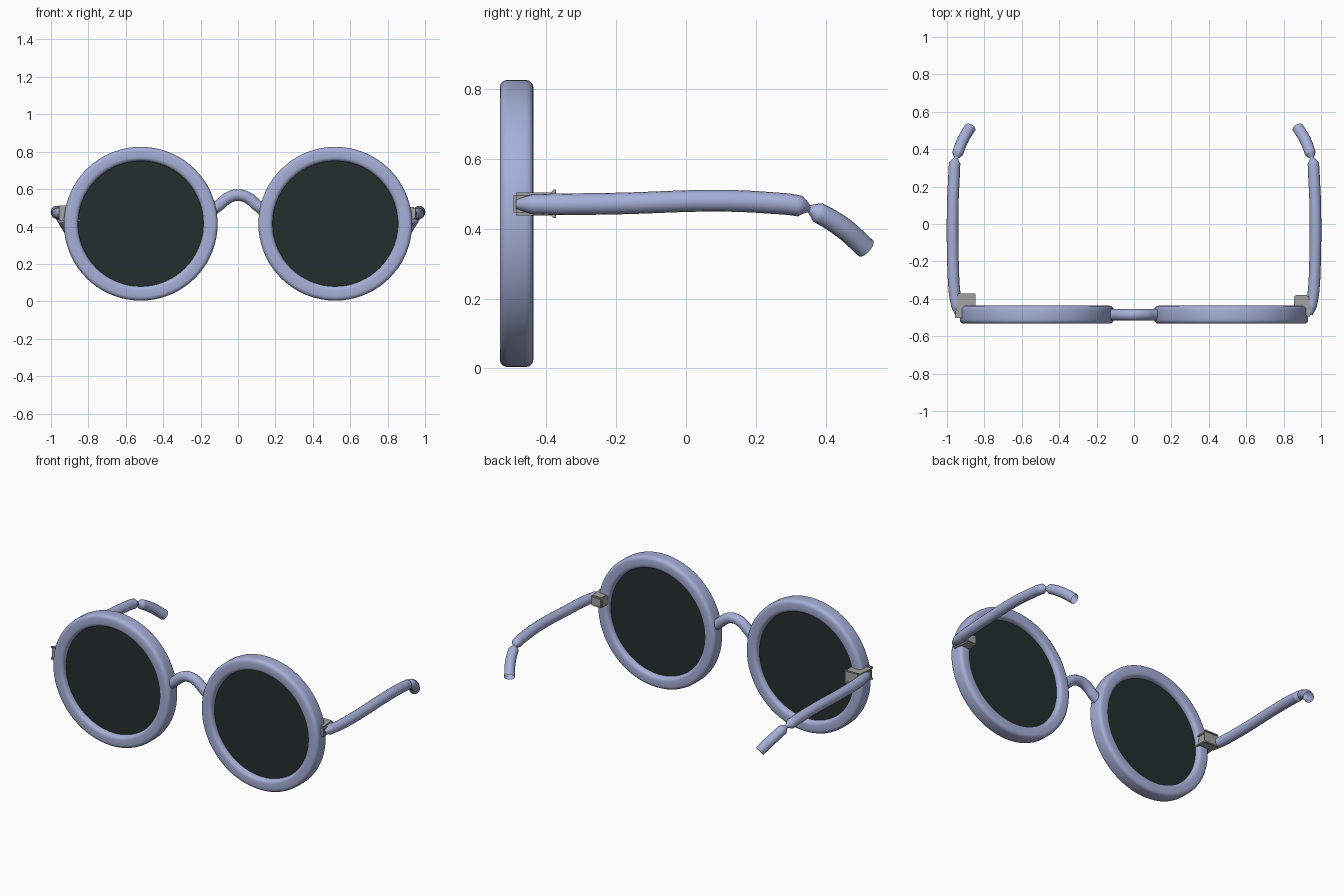
import bpy, bmesh, math
from mathutils import Vector

cube = bpy.data.objects.get("Cube")
if cube:
    bpy.data.objects.remove(cube, do_unlink=True)


def material(name, color):
    m = bpy.data.materials.new(name)
    m.use_nodes = True
    m.diffuse_color = (*color, 1)
    m.node_tree.nodes["Principled BSDF"].inputs["Base Color"].default_value = (*color, 1)
    return m


FRAME = material("periwinkle frame", (0.38, 0.43, 0.68))
LENS = material("dark lens", (0.017, 0.028, 0.027))
METAL = material("grey metal", (0.36, 0.36, 0.35))

LENS_X, LENS_Y, LENS_Z = 0.52, -0.485, 0.415


def finish(name, bm, mat, angle=50):
    bmesh.ops.recalc_face_normals(bm, faces=bm.faces[:])
    mesh = bpy.data.meshes.new(name)
    bm.to_mesh(mesh)
    bm.free()
    mesh.materials.append(mat)
    ob = bpy.data.objects.new(name, mesh)
    bpy.context.collection.objects.link(ob)
    smooth(ob, angle)
    return ob


def smooth(ob, angle):
    bpy.ops.object.select_all(action='DESELECT')
    ob.select_set(True)
    bpy.context.view_layer.objects.active = ob
    bpy.ops.object.shade_smooth_by_angle(angle=math.radians(angle))


def tube(name, points, radius, mat):
    """Open round tube through (x, y, z, radius factor) points."""
    cu = bpy.data.curves.new(name, 'CURVE')
    cu.dimensions = '3D'
    cu.bevel_depth = radius
    cu.bevel_resolution = 6
    cu.resolution_u = 8
    cu.use_fill_caps = False
    sp = cu.splines.new('BEZIER')
    sp.bezier_points.add(len(points) - 1)
    for bp, (x, y, z, r) in zip(sp.bezier_points, points):
        bp.co = (x, y, z)
        bp.radius = r
        bp.handle_left_type = bp.handle_right_type = 'AUTO'
    cu.materials.append(mat)
    ob = bpy.data.objects.new(name, cu)
    bpy.context.collection.objects.link(ob)
    bpy.ops.object.select_all(action='DESELECT')
    ob.select_set(True)
    bpy.context.view_layer.objects.active = ob
    bpy.ops.object.convert(target='MESH')
    ob = bpy.context.object
    ob.name = name
    smooth(ob, 60)


def rim(name, side):
    """Rounded rectangular section swept around the lens."""
    mid_r, half_w, half_d, corner = 0.373, 0.038, 0.048, 0.022
    section = []
    for q, (sx, sy) in enumerate([(1, 1), (-1, 1), (-1, -1), (1, -1)]):
        for k in range(5):
            a = math.pi / 2 * (q + k / 4)
            section.append((mid_r + sx * (half_w - corner) + corner * math.cos(a),
                            sy * (half_d - corner) + corner * math.sin(a)))
    steps = 72
    bm = bmesh.new()
    rings = []
    for i in range(steps):
        t = 2 * math.pi * i / steps
        rings.append([bm.verts.new((side * LENS_X + r * math.cos(t), LENS_Y + d,
                                    LENS_Z + r * math.sin(t))) for r, d in section])
    n = len(section)
    for i in range(steps):
        a, b = rings[i], rings[(i + 1) % steps]
        for j in range(n):
            bm.faces.new((a[j], a[(j + 1) % n], b[(j + 1) % n], b[j]))
    finish(name, bm, FRAME)


def lens(name, side):
    bm = bmesh.new()
    bmesh.ops.create_cone(bm, cap_ends=True, segments=72, radius1=0.345, radius2=0.345, depth=0.03)
    for v in bm.verts:
        x, y, z = v.co
        v.co = (side * LENS_X + x, LENS_Y + z, LENS_Z + y)
    finish(name, bm, LENS)


def hinge(name, side):
    """Small bevelled block that leans outward towards the front."""
    bm = bmesh.new()
    bmesh.ops.create_cube(bm, size=1)
    for v in bm.verts:
        front = v.co.y < 0
        lean = 0.015 if front and v.co.x > 0 else 0
        v.co = Vector((side * (0.895 + v.co.x * 0.078 + lean),
                       -0.437 + v.co.y * 0.115, 0.471 + v.co.z * 0.066))
    bmesh.ops.bevel(bm, geom=bm.edges[:], offset=0.008, segments=2, affect='EDGES')
    finish(name, bm, METAL, 40)


# Temple arm: straight run, narrow pinch, then the drooping ear tip
ARM = [(0.942, -0.485, 0.470, 0.45), (0.949, -0.44, 0.470, 0.92), (0.960, -0.36, 0.470, 1),
       (0.968, -0.2, 0.472, 1), (0.969, 0.1, 0.480, 1), (0.963, 0.24, 0.474, 1),
       (0.958, 0.325, 0.465, 0.98), (0.951, 0.352, 0.457, 0.35),
       (0.943, 0.378, 0.446, 0.95), (0.915, 0.45, 0.402, 1), (0.876, 0.515, 0.344, 1)]

for label, side in (("left", 1), ("right", -1)):
    rim(label + "_rim", side)
    lens(label + "_lens", side)
    hinge(label + "_hinge", side)
    tube(label + "_temple", [(side * x, y, z, r) for x, y, z, r in ARM], 0.031, FRAME)

# Arched nose bridge
HALF = [(0.14, 0.485), (0.1, 0.515), (0.05, 0.555)]
bridge = [(-x, LENS_Y, z, 1) for x, z in HALF] + [(0, LENS_Y, 0.568, 1)]
bridge += [(x, LENS_Y, z, 1) for x, z in reversed(HALF)]
tube("nose_bridge", bridge, 0.031, FRAME)
